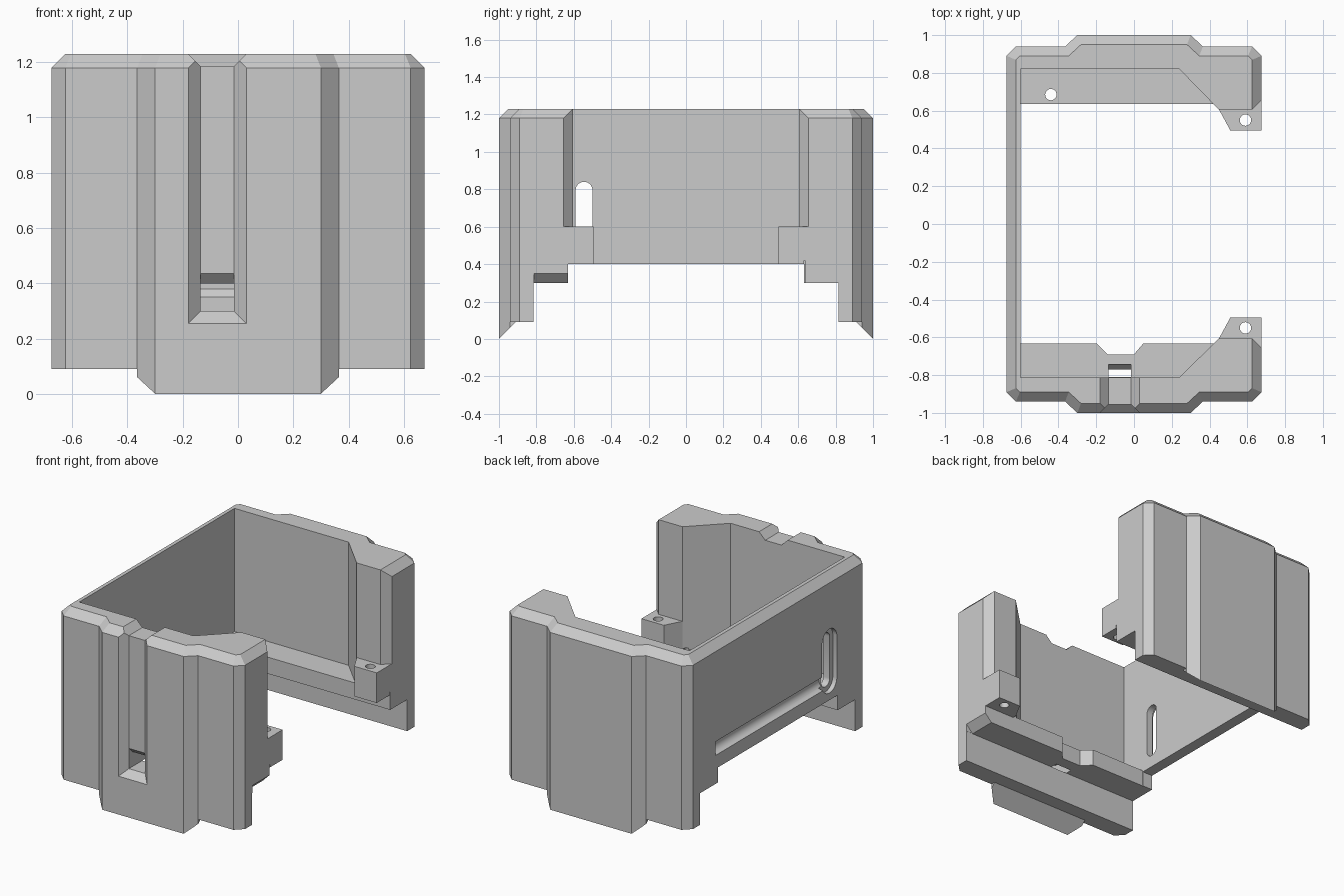
import bpy, bmesh, math
from mathutils import Vector

if "Cube" in bpy.data.objects:
    bpy.data.objects.remove(bpy.data.objects["Cube"], do_unlink=True)

grey = bpy.data.materials.new("light grey plastic")
grey.use_nodes = True
grey.diffuse_color = (0.6, 0.6, 0.6, 1)
grey.node_tree.nodes["Principled BSDF"].inputs["Base Color"].default_value = (0.6, 0.6, 0.6, 1)


def finish(name, bm):
    bmesh.ops.recalc_face_normals(bm, faces=bm.faces)
    me = bpy.data.meshes.new(name)
    bm.to_mesh(me)
    bm.free()
    me.materials.append(grey)
    ob = bpy.data.objects.new(name, me)
    bpy.context.collection.objects.link(ob)
    return ob


def loft(name, rings):
    """Join equal-sized rings of points into a closed solid."""
    bm = bmesh.new()
    loops = [[bm.verts.new(p) for p in ring] for ring in rings]
    n = len(loops[0])
    for a, b in zip(loops, loops[1:]):
        for i in range(n):
            j = (i + 1) % n
            bm.faces.new((a[i], a[j], b[j], b[i]))
    bm.faces.new(loops[0][::-1])
    bm.faces.new(loops[-1])
    return finish(name, bm)


def prism(name, pts, lo, hi, axis="z"):
    """Extrude a 2D outline; axis x takes (y, z), y takes (x, z), z takes (x, y)."""
    place = {"x": lambda p, t: (t, p[0], p[1]),
             "y": lambda p, t: (p[0], t, p[1]),
             "z": lambda p, t: (p[0], p[1], t)}[axis]
    return loft(name, [[place(p, t) for p in pts] for t in (lo, hi)])


def rect(a0, a1, b0, b1):
    return [(a0, b0), (a1, b0), (a1, b1), (a0, b1)]


def capsule(cx, lo, hi, r, n=32):
    """Stadium outline, or a circle when lo equals hi."""
    pts = []
    for i in range(n):
        a = 2 * math.pi * (i + 0.5) / n
        pts.append((cx + r * math.cos(a), (hi if a < math.pi else lo) + r * math.sin(a)))
    return pts


def inset(pts, d):
    """Offset a counter-clockwise outline inwards."""
    out = []
    for i, p in enumerate(pts):
        p = Vector(p)
        e0 = (p - Vector(pts[i - 1])).normalized()
        e1 = (Vector(pts[(i + 1) % len(pts)]) - p).normalized()
        n0, n1 = Vector((-e0.y, e0.x)), Vector((-e1.y, e1.x))
        out.append(tuple(p + (n0 + n1) * d / (1 + n0.dot(n1))))
    return out


def cut(target, cutter):
    cutter.hide_render = True
    mod = target.modifiers.new("cut", "BOOLEAN")
    mod.operation = "DIFFERENCE"
    mod.solver = "EXACT"
    mod.object = cutter
    bpy.context.view_layer.objects.active = target
    bpy.ops.object.modifier_apply(modifier=mod.name)
    bpy.data.objects.remove(cutter, do_unlink=True)


def mirrored(pts):
    """Complete an outline symmetric in its first coordinate."""
    return pts + [(-a, b) for a, b in reversed(pts)]


# Housing: outer outline with raised panels and bevelled top rim
half = [(-0.675, -0.89), (-0.625, -0.94), (-0.365, -0.94), (-0.3, -1)]
front = mirrored(half)
outline = front + [(-x, -y) for x, y in front]
housing = loft("housing", [[(x, y, 0) for x, y in outline],
                           [(x, y, 1.18) for x, y in outline],
                           [(x, y, 1.23) for x, y in inset(outline, 0.05)]])

# Interior pocket, open on the right side
cut(housing, prism("pocket", [(-0.6, -0.812), (0.24, -0.812), (0.45, -0.605), (1, -0.605),
                              (1, 0.605), (0.45, 0.605), (0.24, 0.82), (-0.6, 0.82)], 0.41, 2))
cut(housing, prism("opening", rect(-0.6, 1, -0.632, 0.636), 0.2, 0.42))

# Stepped underside
cut(housing, prism("underside", mirrored([(-1.1, -0.1), (-0.91, 0.09), (-0.815, 0.09),
                                          (-0.815, 0.3), (-0.63, 0.3), (-0.63, 0.4)]),
                   -1, 1, "x"))
for s in (-1, 1):
    # Shorter walls beside the raised panels
    cut(housing, prism("wall_trim", rect(*sorted((0.366 * s, s)), -1.2, 1.2), -0.5, 0.09))
    # Bevelled inner corner of each open end
    cut(housing, prism("corner_bevel", [(0.61, s * 0.59), (0.72, s * 0.7), (0.72, s * 0.59)],
                       0.6, 1.5))
cut(housing, prism("end_bevel", [(0.6, 0.275), (0.72, 0.395), (0.72, 0.275)],
                   -0.814, -0.63, "y"))

# Tapered channel down the front and over the rim
def taper(d):
    return -0.18 + d, 0.03 - d


channel = []
for y, d in ((-1.01, -0.01), (-0.955, 0.045)):
    x0, x1 = taper(d)
    channel.append([(x0, y, 0.255 + d), (x1, y, 0.255 + d), (x1, y, 1.4), (x0, y, 1.4)])
cut(housing, loft("channel", channel))
(w0, w1), (n0, n1) = taper(-0.01), taper(0.045)
cut(housing, prism("rim_notch", [(n0, 1.185), (n1, 1.185), (w1, 1.24), (w0, 1.24)],
                   -1.02, -0.7, "y"))

# Latch window through the front wall and ledge
cut(housing, prism("latch_window", [(-0.98, 0.46), (-0.92, 0.4), (-0.81, 0.4), (-0.81, 0.45),
                                    (-0.745, 0.45), (-0.745, 0.38), (-0.77, 0.35),
                                    (-0.77, 0.25), (-0.81, 0.25), (-0.81, 0.3), (-0.98, 0.3)],
                   n0, n1, "x"))
cut(housing, prism("ledge_notch", [(-0.21, -0.62), (-0.14, -0.69), (0, -0.69), (0.06, -0.62)],
                   0.25, 0.5))

# Side wall slot with recessed rim and long half-round groove
cut(housing, prism("slot_rim", capsule(-0.545, 0.525, 0.795, 0.078), -0.8, -0.645, "x"))
cut(housing, prism("slot", capsule(-0.545, 0.525, 0.795, 0.045), -0.8, -0.5, "x"))
cut(housing, prism("groove", capsule(-0.675, 0.535, 0.535, 0.046), -0.5, 0.656, "y"))

# Rear ledge screw hole
cut(housing, prism("screw_hole", capsule(-0.44, 0.685, 0.685, 0.03), 0.2, 0.6))

# Screw tabs at the open ends
tabs = []
for s, name in ((-1, "front_tab"), (1, "rear_tab")):
    tab = prism(name, [(0.45, s * 0.606), (0.51, s * 0.495), (0.675, s * 0.495),
                       (0.675, s * 0.63), (0.45, s * 0.63)], 0.4, 0.6)
    cut(tab, prism("tab_hole", capsule(0.59, s * 0.55, s * 0.55, 0.03), 0.2, 0.8))
    tabs.append(tab)

# Crisp edges, smooth round holes
bpy.ops.object.select_all(action="DESELECT")
for ob in [housing] + tabs:
    ob.select_set(True)
bpy.context.view_layer.objects.active = housing
bpy.ops.object.shade_smooth_by_angle(angle=math.radians(25))
